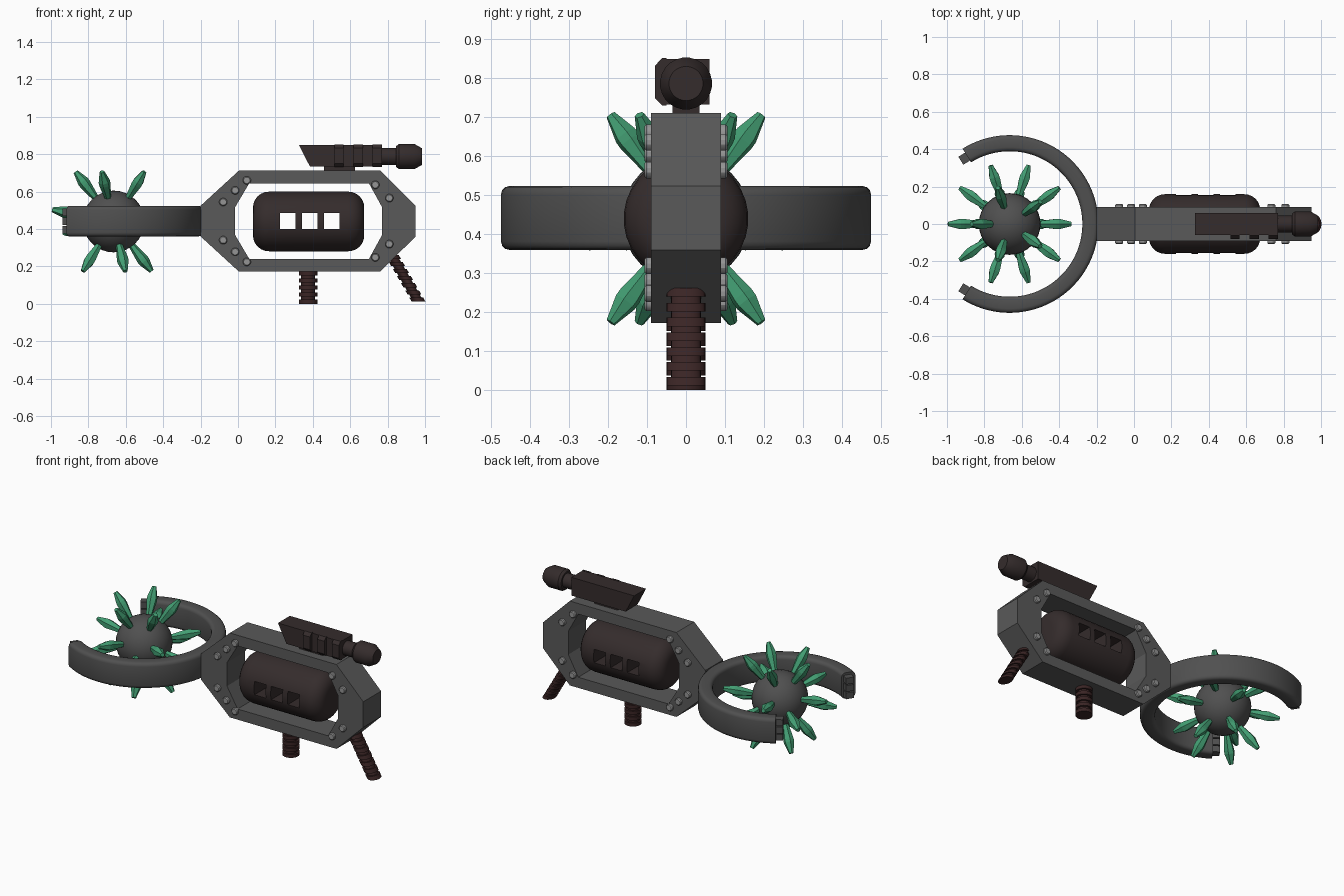
import bpy, bmesh, math
from mathutils import Vector, Matrix

if "Cube" in bpy.data.objects:
    bpy.data.objects.remove(bpy.data.objects["Cube"])


def material(name, rgb):
    m = bpy.data.materials.new(name)
    m.diffuse_color = (*rgb, 1)
    m.use_nodes = True
    m.node_tree.nodes["Principled BSDF"].inputs["Base Color"].default_value = m.diffuse_color
    return m


FRAME = material("frame grey", (0.1, 0.1, 0.1))
RING = material("ring grey", (0.08, 0.08, 0.08))
BROWN = material("dark brown", (0.035, 0.025, 0.025))
GRIP = material("dark red brown", (0.042, 0.018, 0.018))
GREEN = material("crystal green", (0.055, 0.34, 0.17))
BOLT = material("bolt grey", (0.3, 0.3, 0.3))


def finish(name, bm, mat, smooth=None):
    bmesh.ops.recalc_face_normals(bm, faces=bm.faces)
    me = bpy.data.meshes.new(name)
    bm.to_mesh(me)
    bm.free()
    me.materials.append(mat)
    ob = bpy.data.objects.new(name, me)
    bpy.context.collection.objects.link(ob)
    if smooth:
        shade(ob, smooth)
    return ob


def shade(ob, angle):
    bpy.ops.object.select_all(action='DESELECT')
    ob.select_set(True)
    bpy.context.view_layer.objects.active = ob
    bpy.ops.object.shade_smooth_by_angle(angle=math.radians(angle))


def loft(bm, loops, closed=False):
    """Skin a row of equal-length point loops, capped or closed on itself."""
    rows = [[bm.verts.new(p) for p in loop] for loop in loops]
    n = len(rows[0])
    pairs = list(zip(rows, rows[1:])) + ([(rows[-1], rows[0])] if closed else [])
    for a, b in pairs:
        for i in range(n):
            j = (i + 1) % n
            bm.faces.new((a[i], a[j], b[j], b[i]))
    if not closed:
        bm.faces.new(rows[0])
        bm.faces.new(rows[-1])


def lathe(bm, profile, origin, axis, sides):
    """Spin (distance, radius) pairs round an axis."""
    q = Vector(axis).to_track_quat('Z', 'Y')
    turn = [2 * math.pi * (i + 0.5) / sides for i in range(sides)]
    loft(bm, [[Vector(origin) + q @ Vector((r * math.cos(t), r * math.sin(t), d))
               for t in turn] for d, r in profile])


def prism(bm, outline, y0, y1):
    loft(bm, [[(x, y, z) for x, z in outline] for y in (y0, y1)])


def box(bm, x0, x1, y0, y1, z0, z1):
    prism(bm, [(x0, z0), (x1, z0), (x1, z1), (x0, z1)], y0, y1)


# octagonal frame with octagonal opening
MID = 0.442


def octagon(x0, xa, xb, x1, h, half, y):
    pts = [(x0, -h), (xa, -half), (xb, -half), (x1, -h),
           (x1, h), (xb, half), (xa, half), (x0, h)]
    return [(x, y, MID + z) for x, z in pts]


outer = (-0.2, 0.005, 0.76, 0.95, 0.082, 0.27)
inner = (-0.015, 0.06, 0.70, 0.77, 0.075, 0.202)
bm = bmesh.new()
loft(bm, [octagon(*outer, -0.09), octagon(*outer, 0.09),
          octagon(*inner, 0.09), octagon(*inner, -0.09)], closed=True)
finish("body_frame", bm, FRAME)

# bolts on both faces, mirrored above and below the middle
bm = bmesh.new()
for x, dz in ((0.047, 0.218), (-0.015, 0.164), (-0.079, 0.102), (0.734, 0.194), (0.809, 0.123)):
    for sz in (-1, 1):
        for sy in (-1, 1):
            lathe(bm, [(0, 0.022), (0.022, 0.022), (0.027, 0.017)],
                  (x, sy * 0.08, MID + sz * dz), (0, sy, 0), 12)
finish("frame_bolts", bm, BOLT, 30)

# rounded drum with three window tunnels
corner = 0.085
arc = [(corner * (1 - math.cos(a)), 0.16 - corner + corner * math.sin(a))
       for a in (k * math.pi / 12 for k in range(7))]
bm = bmesh.new()
lathe(bm, arc + [(0.595 - d, r) for d, r in reversed(arc)], (0.08, 0, 0.44), (1, 0, 0), 32)
drum = finish("drum", bm, BROWN)
bm = bmesh.new()
for x in (0.225, 0.343, 0.461):
    box(bm, x, x + 0.082, -0.3, 0.3, 0.4, 0.485)
cutter = finish("window_cutter", bm, BROWN)
cutter.hide_render = True
cut = drum.modifiers.new("windows", 'BOOLEAN')
cut.operation = 'DIFFERENCE'
cut.solver = 'EXACT'
cut.object = cutter
bpy.context.view_layer.objects.active = drum
bpy.ops.object.modifier_apply(modifier=cut.name)
bpy.data.objects.remove(cutter)
shade(drum, 35)

# sight: mount, slanted body, side ribs
bm = bmesh.new()
box(bm, 0.46, 0.625, -0.035, 0.035, 0.70, 0.745)
prism(bm, [(0.325, 0.85), (0.385, 0.733), (0.77, 0.733), (0.77, 0.85)], -0.06, 0.06)
for x in (0.515, 0.617, 0.72):
    rib = [(-0.05, 0.73), (-0.06, 0.73), (-0.08, 0.75), (-0.08, 0.832), (-0.062, 0.852), (-0.05, 0.852)]
    loft(bm, [[(xx, y, z) for y, z in rib] for xx in (x, x + 0.05)])
finish("sight_body", bm, BROWN)

# sight eyepiece
bm = bmesh.new()
lathe(bm, [(0, 0.045), (0.08, 0.045), (0.08, 0.056), (0.095, 0.067),
           (0.18, 0.067), (0.22, 0.044)], (0.765, 0, 0.787), (1, 0, 0), 24)
finish("sight_eyepiece", bm, BROWN, 30)


# ribbed grips, straight and sheared
def grip(name, z0, ribs, x_of, rx):
    bm = bmesh.new()
    loops = []
    for i in range(ribs):
        z = z0 + i * 0.038
        for dz, s in ((0, 1), (0.022, 1), (0.022, 0.76), (0.038, 0.76)):
            loops.append([(x_of(z + dz) + s * rx * math.cos(t), s * 0.05 * math.sin(t), z + dz)
                          for t in (k * math.pi / 12 for k in range(24))])
    loft(bm, loops)
    return finish(name, bm, GRIP, 30)


grip("front_grip", 0.0, 5, lambda z: 0.375, 0.05)
grip("rear_grip", 0.012, 7, lambda z: 0.972 - 0.575 * z, 0.037)

# open ring with rounded edges
CX = -0.665
END = math.radians(122)
section = []
for sr, sz, start in ((1, 1, 0), (-1, 1, 90), (-1, -1, 180), (1, -1, 270)):
    for k in range(4):
        a = math.radians(start + 30 * k)
        section.append((0.432 + sr * 0.021 + 0.022 * math.cos(a),
                        MID + sz * 0.06 + 0.022 * math.sin(a)))
bm = bmesh.new()
STEPS = 56
loft(bm, [[(CX + r * math.cos(t), r * math.sin(t), z) for r, z in section]
          for t in (-END + 2 * END * k / STEPS for k in range(STEPS + 1))])
finish("open_ring", bm, RING, 35)

# three small studs on each ring end
bm = bmesh.new()
for side in (-1, 1):
    turn = Matrix.Translation((CX, 0, 0)) @ Matrix.Rotation(side * END, 4, 'Z')
    for z in (0.395, MID, 0.489):
        tab = bmesh.ops.create_cube(bm, size=1)["verts"]
        bmesh.ops.transform(bm, verts=tab, matrix=turn @ Matrix.Translation((0.425, side * 0.012, z))
                            @ Matrix.Diagonal((0.05, 0.06, 0.04, 1)))
finish("ring_end_studs", bm, RING)

# core ball
bm = bmesh.new()
bmesh.ops.create_uvsphere(bm, u_segments=32, v_segments=16, radius=0.165,
                          matrix=Matrix.Translation((CX, 0, 0.44)))
finish("core_ball", bm, RING, 40)

# crystals at the corners of a dodecahedron
bm = bmesh.new()
for k in range(5):
    for sign, offset in ((1, 36), (-1, 0)):
        for elevation in (10.81, 52.62):
            az, el = math.radians(offset + 72 * k), math.radians(sign * elevation)
            axis = (math.cos(az) * math.cos(el), math.sin(az) * math.cos(el), math.sin(el))
            lathe(bm, [(0.14, 0.015), (0.25, 0.031), (0.27, 0.031), (0.335, 0.013)],
                  (CX, 0, 0.44), axis, 6)
finish("crystals", bm, GREEN)
